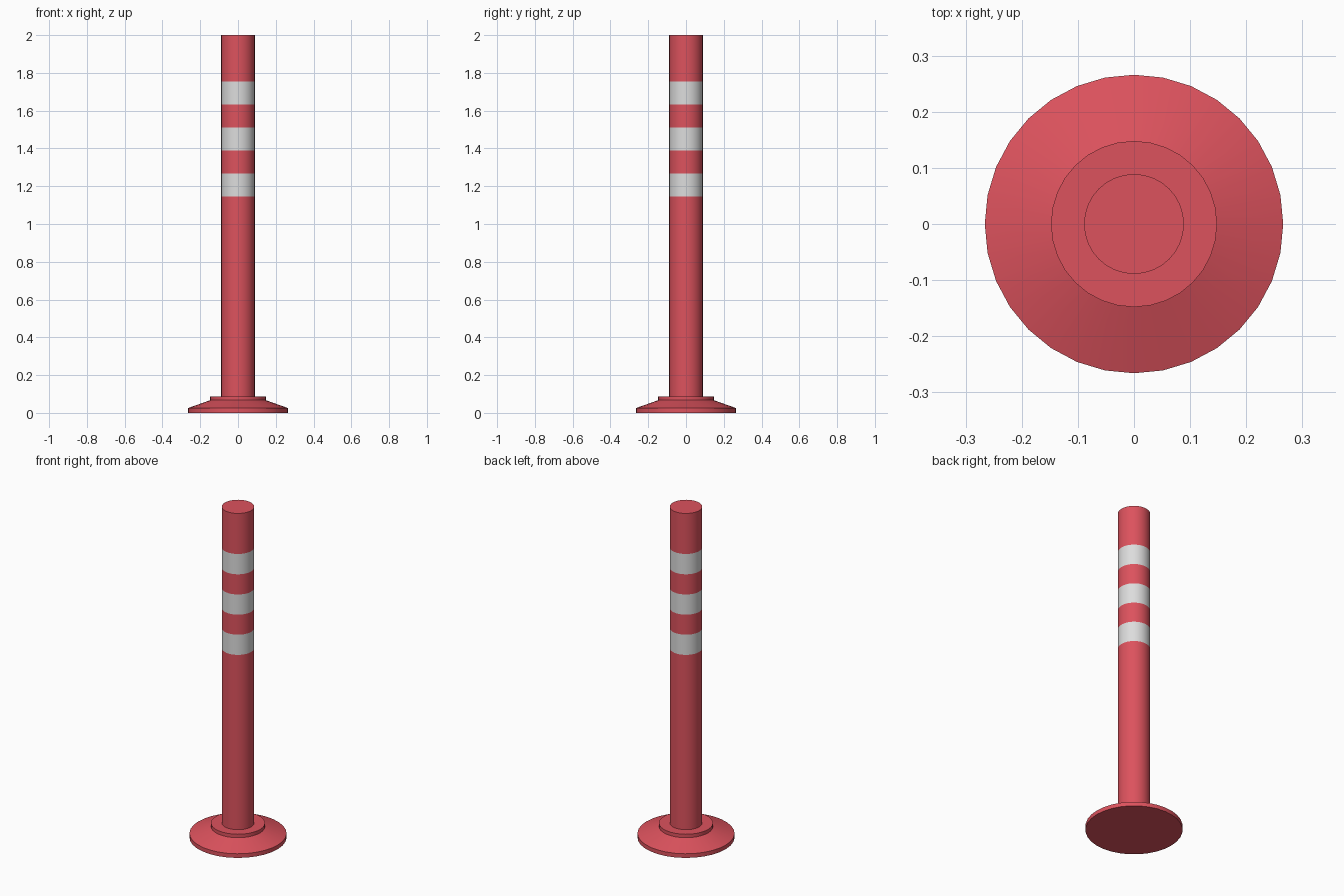
import bpy, bmesh, math

cube = bpy.data.objects.get("Cube")
if cube:
    bpy.data.objects.remove(cube, do_unlink=True)

SIDES = 32


def material(name, rgb):
    m = bpy.data.materials.new(name)
    m.use_nodes = True
    m.diffuse_color = (*rgb, 1)
    m.node_tree.nodes["Principled BSDF"].inputs["Base Color"].default_value = (*rgb, 1)
    return m


red = material("red plastic", (0.72, 0.085, 0.11))
white = material("reflective white", (0.72, 0.72, 0.72))


def lathe(name, profile, materials):
    """Spin (radius, z) points around z and cap both ends."""
    bm = bmesh.new()
    rings = []
    for r, z in profile:
        angles = [math.tau * i / SIDES for i in range(SIDES)]
        rings.append([bm.verts.new((r * math.cos(a), r * math.sin(a), z)) for a in angles])
    for low, high in zip(rings, rings[1:]):
        for i in range(SIDES):
            j = (i + 1) % SIDES
            bm.faces.new((low[i], low[j], high[j], high[i]))
    bm.faces.new(rings[0][::-1])
    bm.faces.new(rings[-1])
    mesh = bpy.data.meshes.new(name)
    bm.to_mesh(mesh)
    bm.free()
    for m in materials:
        mesh.materials.append(m)
    obj = bpy.data.objects.new(name, mesh)
    bpy.context.collection.objects.link(obj)
    bpy.ops.object.select_all(action="DESELECT")
    obj.select_set(True)
    bpy.context.view_layer.objects.active = obj
    bpy.ops.object.shade_smooth_by_angle(angle=math.radians(15))
    return obj


# Flared foot with a raised collar
lathe("base", [(0.266, 0), (0.266, 0.025), (0.148, 0.067), (0.148, 0.088)], [red])

# Post, with rings cut at the edges of each reflective band
bands = [(1.145, 1.267), (1.388, 1.51), (1.632, 1.755)]
heights = [0.088] + [z for band in bands for z in band] + [2.0]
post = lathe("post", [(0.089, z) for z in heights], [red, white])
for face in post.data.polygons:
    if any(low < face.center.z < high for low, high in bands):
        face.material_index = 1
